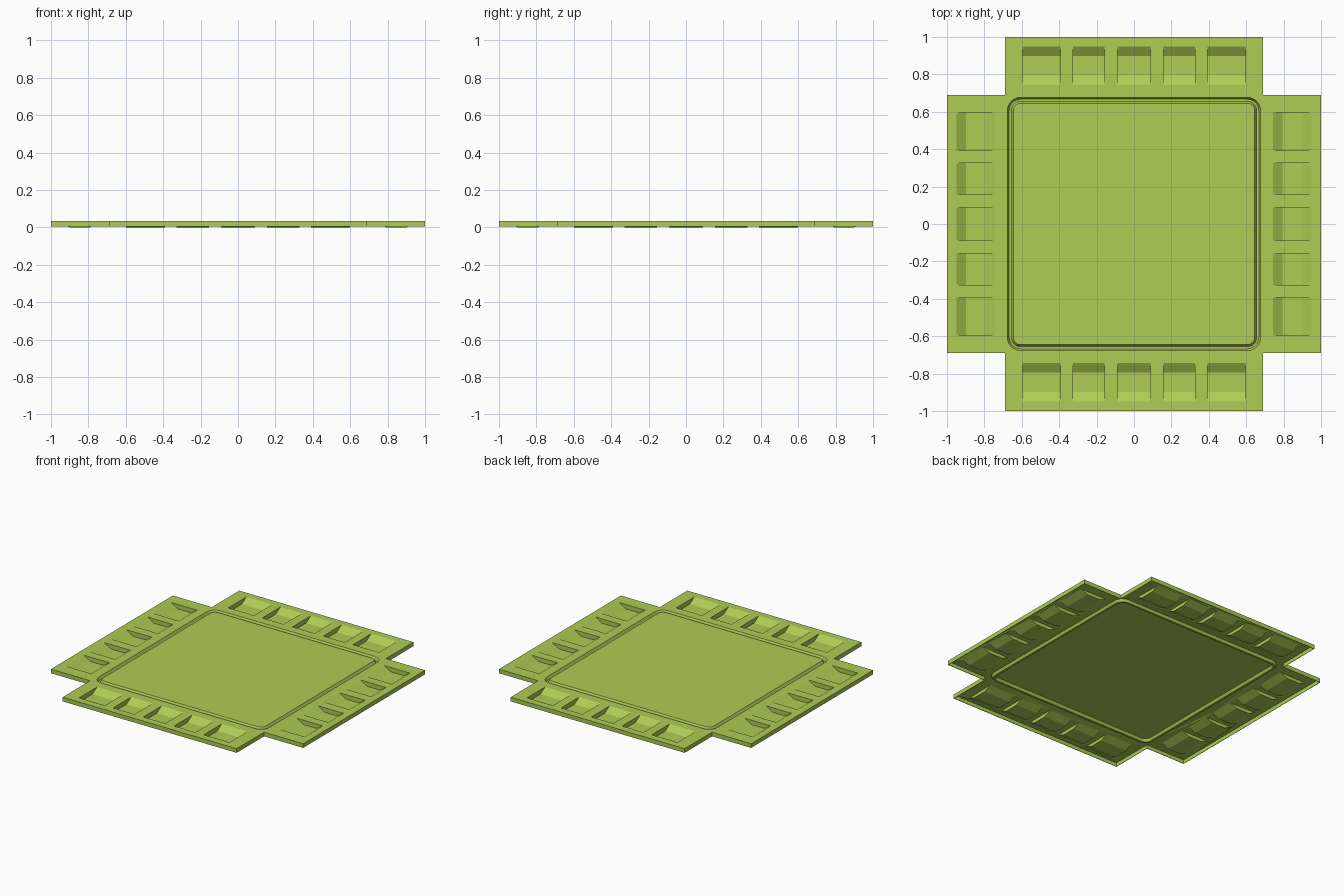
import bpy, bmesh, math
from mathutils import Matrix, Vector

if "Cube" in bpy.data.objects:
    bpy.data.objects.remove(bpy.data.objects["Cube"])

TOP, FLOOR, SKIRT, GROOVE, WALL = 0.035, 0.003, 0.005, 0.017, 0.003
bm = bmesh.new()


def loop(points, z):
    return [bm.verts.new((x, y, z)) for x, y in points]


def close(verts):
    n = len(verts)
    return [bm.edges.new((verts[i], verts[(i + 1) % n])) for i in range(n)]


def bridge(a, b):
    n = len(a)
    for i in range(n):
        j = (i + 1) % n
        bm.faces.new((a[i], a[j], b[j], b[i]))


def turned(points, k):
    rot = Matrix.Rotation(k * math.pi / 2, 2)
    return [tuple(rot @ Vector(p)) for p in points]


def rounded_square(half, radius, seg=6):
    pts = []
    c = half - radius
    for k in range(4):
        arc = [(c + radius * math.cos(i * math.pi / 2 / seg),
                c + radius * math.sin(i * math.pi / 2 / seg)) for i in range(seg + 1)]
        pts += turned(arc, k)
    return pts


# Cross-shaped outline of the tray
outline = []
for k in range(4):
    outline += turned([(1, -0.69), (1, 0.69), (0.69, 0.69)], k)
rim_top = loop(outline, TOP)

# Five pocket openings on each arm, with floors inset along the sloped direction
spans = [(-0.597, -0.392), (-0.327, -0.157), (-0.087, 0.087), (0.157, 0.327), (0.392, 0.597)]
pockets = []
for k in range(4):
    for a, b in spans:
        mouth = loop(turned([(0.742, a), (0.948, a), (0.948, b), (0.742, b)], k), TOP)
        floor = loop(turned([(0.795, a), (0.897, a), (0.897, b), (0.795, b)], k), FLOOR)
        pockets.append((mouth, floor))

# Groove around the central panel
groove = [loop(rounded_square(h, h - 0.607), z)
          for h, z in [(0.677, TOP), (0.667, GROOVE), (0.656, GROOVE), (0.645, TOP)]]

# Flat top between outline, pockets and groove
edges = close(rim_top) + close(groove[0])
for mouth, floor in pockets:
    edges += close(mouth)
bmesh.ops.triangle_fill(bm, use_beauty=True, use_dissolve=False, edges=edges, normal=(0, 0, 1))

# Pocket walls and floors
for mouth, floor in pockets:
    bridge(mouth, floor)
    bm.faces.new(floor)

# Groove walls and central panel
for a, b in zip(groove, groove[1:]):
    bridge(a, b)
panel = bm.faces.new(groove[-1])

# Outer skirt
bridge(rim_top, loop(outline, SKIRT))

bmesh.ops.recalc_face_normals(bm, faces=bm.faces)
panel.normal_update()
if panel.normal.z < 0:
    bmesh.ops.reverse_faces(bm, faces=bm.faces)

mesh = bpy.data.meshes.new("tray")
bm.to_mesh(mesh)
bm.free()
tray = bpy.data.objects.new("tray", mesh)
bpy.context.collection.objects.link(tray)

# Thin moulded wall
shell = tray.modifiers.new("wall", "SOLIDIFY")
shell.thickness = WALL
shell.offset = -1
shell.use_even_offset = True

# Lime green material
green = bpy.data.materials.new("lime_green")
green.diffuse_color = (0.42, 0.61, 0.09, 1)
green.use_nodes = True
green.node_tree.nodes["Principled BSDF"].inputs["Base Color"].default_value = green.diffuse_color
mesh.materials.append(green)
